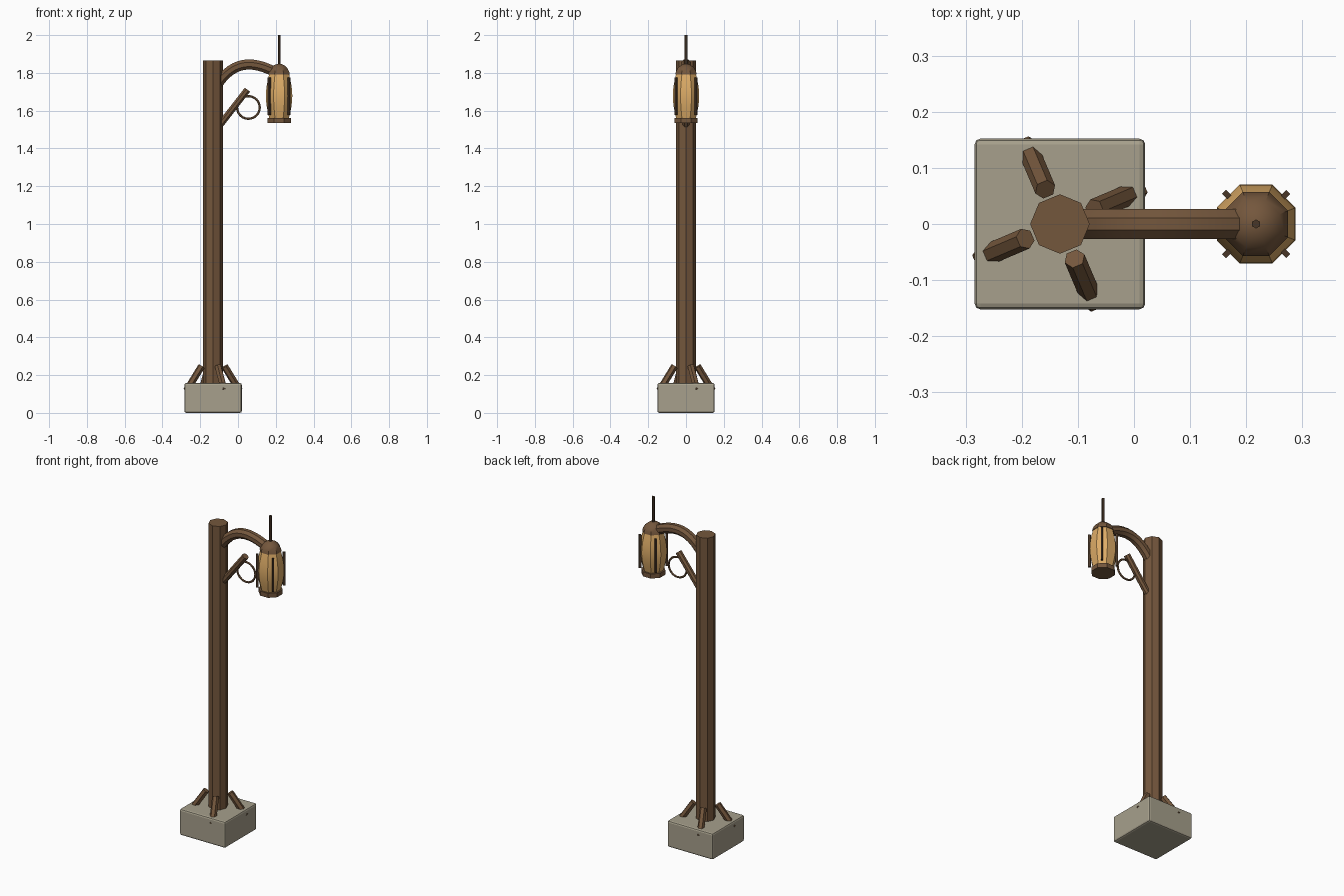
import bpy, bmesh, math
from mathutils import Vector

if "Cube" in bpy.data.objects:
    bpy.data.objects.remove(bpy.data.objects["Cube"])


def material(name, rgb):
    m = bpy.data.materials.new(name)
    m.diffuse_color = (*rgb, 1)
    m.use_nodes = True
    m.node_tree.nodes["Principled BSDF"].inputs["Base Color"].default_value = m.diffuse_color
    return m


WOOD = material("brown wood", (0.175, 0.095, 0.046))
STONE = material("grey stone", (0.385, 0.350, 0.262))
PAPER = material("amber paper", (0.720, 0.410, 0.135))
DARK = material("dark wood", (0.065, 0.037, 0.020))


def finish(name, bm, mat, smooth=None):
    bmesh.ops.recalc_face_normals(bm, faces=bm.faces)
    mesh = bpy.data.meshes.new(name)
    bm.to_mesh(mesh)
    bm.free()
    mesh.materials.append(mat)
    ob = bpy.data.objects.new(name, mesh)
    bpy.context.collection.objects.link(ob)
    if smooth:
        bpy.ops.object.select_all(action='DESELECT')
        ob.select_set(True)
        bpy.context.view_layer.objects.active = ob
        bpy.ops.object.shade_smooth_by_angle(angle=math.radians(smooth))
    return ob


def loft(bm, rings):
    """Skin a list of vertex rings and cap both ends."""
    rings = [[bm.verts.new(p) for p in r] for r in rings]
    n = len(rings[0])
    for a, b in zip(rings, rings[1:]):
        for i in range(n):
            j = (i + 1) % n
            bm.faces.new((a[i], a[j], b[j], b[i]))
    bm.faces.new(rings[0])
    bm.faces.new(rings[-1])


def tube(name, points, radius, sides, mat, turn=0.0, smooth=None):
    """Sweep a regular polygon along a path."""
    pts = [Vector(p) for p in points]
    rings = []
    for k, p in enumerate(pts):
        d = (pts[min(k + 1, len(pts) - 1)] - pts[max(k - 1, 0)]).normalized()
        flat = math.hypot(d.x, d.y)
        u = Vector((-d.y, d.x, 0)) / flat if flat > 0.01 else Vector((0, 1, 0))
        v = d.cross(u)
        rings.append([p + radius * (math.cos(a) * u + math.sin(a) * v)
                      for a in (turn + math.tau * i / sides for i in range(sides))])
    bm = bmesh.new()
    loft(bm, rings)
    return finish(name, bm, mat, smooth)


def turned(name, profile, x, mat, sides=8, smooth=None):
    """Faceted turned shape: profile holds (flat-side distance, z)."""
    k = 1 / math.cos(math.pi / sides)
    rings = [[(x + r * k * math.cos(math.tau * (i + 0.5) / sides),
               r * k * math.sin(math.tau * (i + 0.5) / sides), z)
              for i in range(sides)] for r, z in profile]
    bm = bmesh.new()
    loft(bm, rings)
    return finish(name, bm, mat, smooth)


def box(name, size, loc, mat, bevel=0.0, spin=0.0):
    bm = bmesh.new()
    bmesh.ops.create_cube(bm, size=1)
    bmesh.ops.scale(bm, vec=size, verts=bm.verts)
    if bevel:
        bmesh.ops.bevel(bm, geom=bm.edges[:], offset=bevel, segments=2,
                        profile=0.5, affect='EDGES')
    ob = finish(name, bm, mat)
    ob.location = loc
    ob.rotation_euler.z = spin
    return ob


PX, LX = -0.132, 0.2175     # post and lantern axes

# Footing and post
box("stone_base", (0.304, 0.304, 0.158), (PX, 0, 0.084 - 0.005), STONE, 0.01)
tube("post", [(PX, 0, 0.15), (PX, 0, 1.865)], 0.053, 8, WOOD)

# Leaning struts around the foot of the post
for i in range(4):
    a = math.radians(23 + 90 * i)
    c, s = math.cos(a), math.sin(a)
    tube(f"foot_strut_{i + 1}", [(PX + 0.152 * c, 0.152 * s, 0.118),
                                 (PX + 0.067 * c, 0.067 * s, 0.246)], 0.019, 6, WOOD)

# Curved arm: a cubic arc rising from the post and dipping to the lantern
P = [Vector(p) for p in ((-0.105, 0, 1.745), (-0.02, 0, 1.865),
                         (0.075, 0, 1.863), (0.185, 0, 1.81))]
arc = []
for k in range(13):
    t = k / 12
    arc.append((1 - t) ** 3 * P[0] + 3 * t * (1 - t) ** 2 * P[1]
               + 3 * t * t * (1 - t) * P[2] + t ** 3 * P[3])
tube("curved_arm", arc, 0.029, 8, WOOD, math.pi / 8, 30)

# Diagonal brace and hanging ring
tube("brace", [(-0.108, 0, 1.508), (0.05, 0, 1.711)], 0.019, 8, WOOD, math.pi / 8)
rings = 24
bm = bmesh.new()
loops = []
for i in range(rings):
    a = math.tau * i / rings
    loops.append([bm.verts.new((0.055 + (0.060 + 0.006 * math.cos(b)) * math.cos(a),
                                0.006 * math.sin(b),
                                1.617 + (0.060 + 0.006 * math.cos(b)) * math.sin(a)))
                  for b in (math.tau * j / 6 for j in range(6))])
for i in range(rings):
    p, q = loops[i], loops[(i + 1) % rings]
    for j in range(6):
        bm.faces.new((p[j], p[(j + 1) % 6], q[(j + 1) % 6], q[j]))
finish("hanging_ring", bm, WOOD, 40)

# Lantern: barrel body, foot rim, cap and hanging rod
barrel = [(0.052 + 0.018 * math.sin(math.pi * k / 8), 1.56 + 0.236 * k / 8)
          for k in range(9)]
turned("lantern_body", barrel, LX, PAPER, smooth=30)
turned("lantern_foot", [(0.062, 1.535), (0.062, 1.562)], LX, WOOD)
turned("lantern_cap", [(0.057, 1.792), (0.053, 1.808), (0.042, 1.828),
                       (0.025, 1.842), (0.008, 1.848)], LX, WOOD, smooth=30)
tube("hanging_rod", [(LX, 0, 1.83), (LX, 0, 2.0)], 0.008, 6, DARK)

# Upright slats on the diagonal faces of the lantern
for i in range(4):
    a = math.pi / 4 + math.pi / 2 * i
    box(f"lantern_slat_{i + 1}", (0.014, 0.01, 0.2),
        (LX + 0.074 * math.cos(a), 0.074 * math.sin(a), 1.676), DARK, spin=a)
